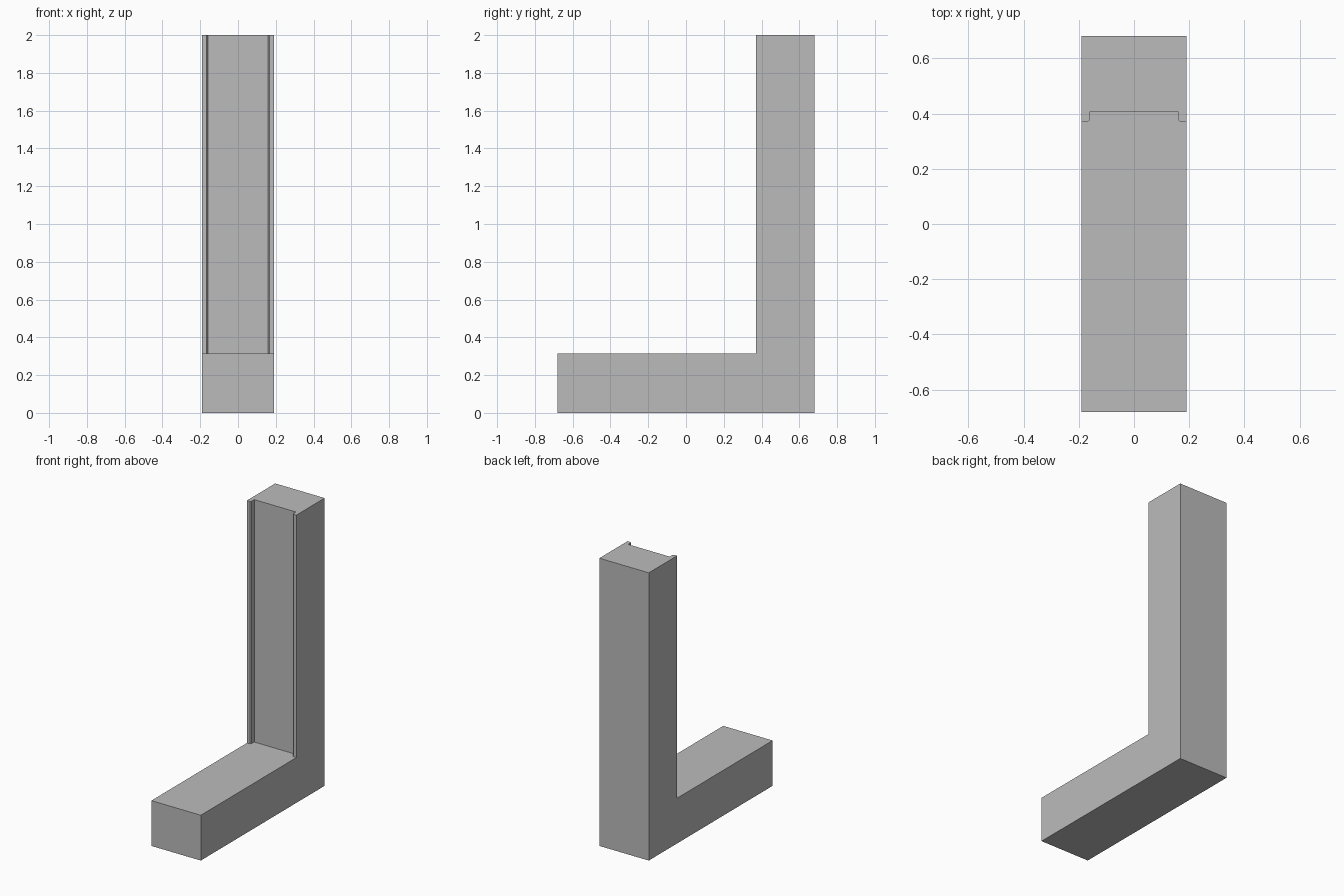
import bpy
import bmesh
from mathutils import Vector

cube = bpy.data.objects.get("Cube")
if cube:
    bpy.data.objects.remove(cube, do_unlink=True)

HALF_W, HALF_D = 0.19, 0.68
BASE_TOP, HEIGHT = 0.315, 2.0
POST_FRONT, PANEL_Y = 0.37, 0.407      # lip front and recessed panel
LIP_X, CHAMFER = 0.16, 0.007           # inner side of the lips

# Single plain grey
grey = bpy.data.materials.new("grey")
grey.use_nodes = True
colour = (0.5, 0.5, 0.5, 1)
grey.diffuse_color = colour
grey.node_tree.nodes["Principled BSDF"].inputs["Base Color"].default_value = colour


def extrude_profile(name, outline, bottom, top):
    """Raise a flat outline from bottom to top as a flat-shaded solid."""
    bm = bmesh.new()
    face = bm.faces.new([bm.verts.new((x, y, bottom)) for x, y in outline])
    raised = bmesh.ops.extrude_face_region(bm, geom=[face], use_keep_orig=True)
    verts = [v for v in raised["geom"] if isinstance(v, bmesh.types.BMVert)]
    bmesh.ops.translate(bm, verts=verts, vec=Vector((0, 0, top - bottom)))
    bmesh.ops.recalc_face_normals(bm, faces=bm.faces)
    mesh = bpy.data.meshes.new(name)
    bm.to_mesh(mesh)
    bm.free()
    mesh.materials.append(grey)
    obj = bpy.data.objects.new(name, mesh)
    bpy.context.collection.objects.link(obj)
    return obj


# Horizontal foot
foot = [(-HALF_W, -HALF_D), (HALF_W, -HALF_D), (HALF_W, HALF_D), (-HALF_W, HALF_D)]
extrude_profile("foot", foot, 0, BASE_TOP)

# Upright with a recessed front between two chamfered lips
half = [
    (HALF_W, HALF_D),
    (HALF_W, POST_FRONT),
    (LIP_X + CHAMFER, POST_FRONT),
    (LIP_X, POST_FRONT + CHAMFER),
    (LIP_X, PANEL_Y),
]
upright = half + [(-x, y) for x, y in reversed(half)]
extrude_profile("upright", upright, BASE_TOP, HEIGHT)
